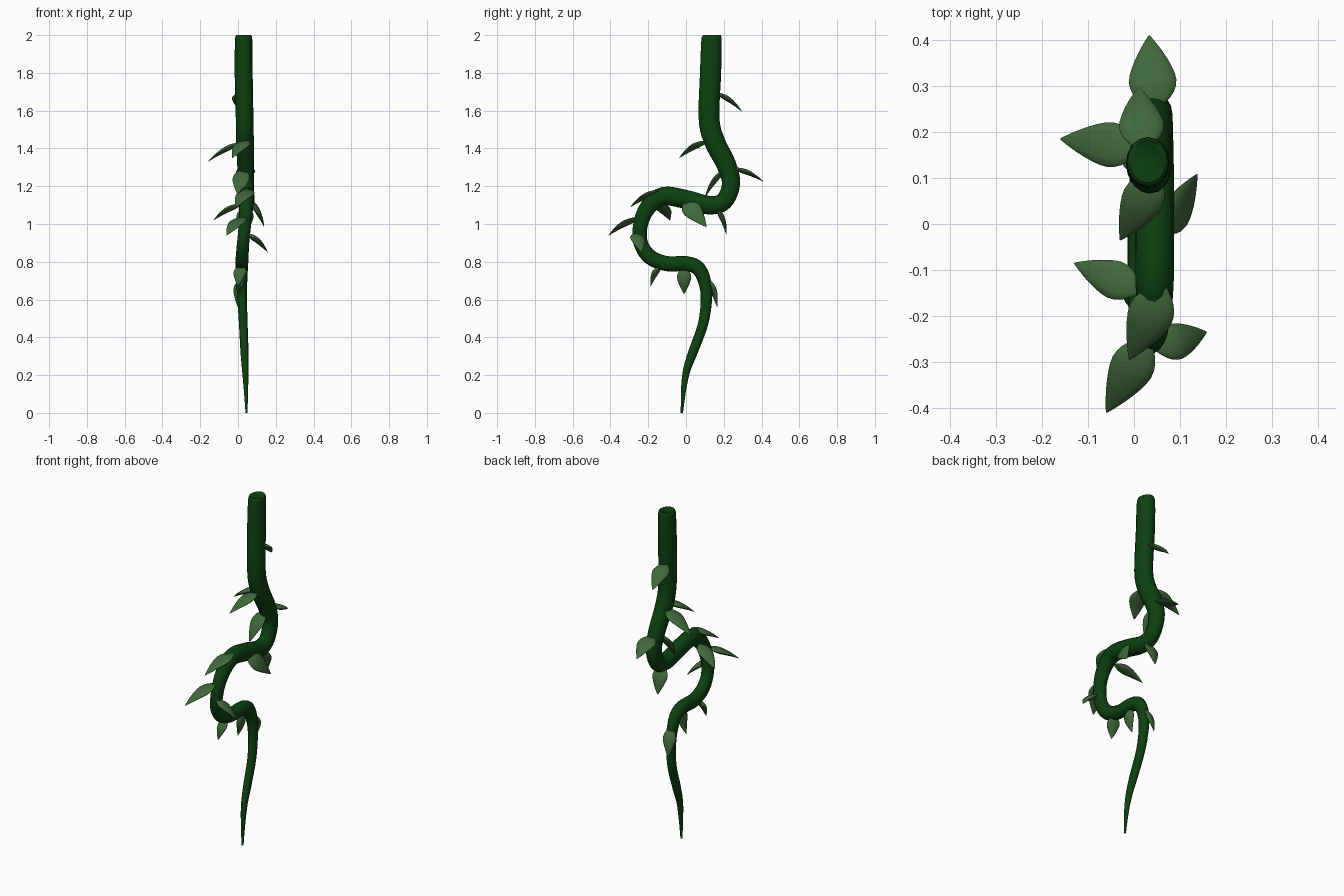
import bpy, bmesh
from math import sin, cos, pi
from mathutils import Vector

cube = bpy.data.objects.get("Cube")
if cube:
    bpy.data.objects.remove(cube, do_unlink=True)


def make_material(name, color):
    mat = bpy.data.materials.new(name)
    mat.use_nodes = True
    mat.diffuse_color = color
    bsdf = mat.node_tree.nodes["Principled BSDF"]
    bsdf.inputs["Base Color"].default_value = color
    bsdf.inputs["Roughness"].default_value = .8
    return mat


def loft(name, rings, mat):
    """Skin a list of closed point rings, cap both ends and shade it smooth."""
    bm = bmesh.new()
    loops = [[bm.verts.new(p) for p in ring] for ring in rings]
    for low, high in zip(loops, loops[1:]):
        for i in range(len(low)):
            j = (i + 1) % len(low)
            bm.faces.new((low[i], low[j], high[j], high[i]))
    bm.faces.new(loops[0][::-1])
    bm.faces.new(loops[-1])
    bmesh.ops.recalc_face_normals(bm, faces=bm.faces)
    mesh = bpy.data.meshes.new(name)
    bm.to_mesh(mesh)
    bm.free()
    obj = bpy.data.objects.new(name, mesh)
    bpy.context.collection.objects.link(obj)
    mesh.materials.append(mat)
    bpy.ops.object.select_all(action="DESELECT")
    obj.select_set(True)
    bpy.context.view_layer.objects.active = obj
    bpy.ops.object.shade_smooth_by_angle(angle=pi / 3)
    return obj


def ellipse(center, side, normal, width, depth, count):
    angles = [2 * pi * i / count for i in range(count)]
    return [center + side * (width * cos(a)) + normal * (depth * sin(a)) for a in angles]


def spline(points, steps):
    """Catmull-Rom interpolation through points of any dimension."""
    pts = [points[0]] + points + [points[-1]]
    out = []
    for a, b, c, d in zip(pts, pts[1:], pts[2:], pts[3:]):
        for k in range(steps):
            t = k / steps
            out.append(b + (c - a) * (t / 2)
                       + (a * 2 - b * 5 + c * 4 - d) * (t * t / 2)
                       + (b * 3 - a - c * 3 + d) * (t ** 3 / 2))
    return out + [points[-1]]


vine_green = make_material("dark vine green", (.004, .053, .005, 1))
leaf_green = make_material("leaf green", (.052, .14, .043, 1))

# Winding stem: x, y, z and radius from the top down
stem_path = [Vector(p) for p in (
    (.03, .135, 2, .046), (.03, .135, 1.97, .054), (.03, .13, 1.8, .056),
    (.035, .122, 1.56, .055), (.037, .15, 1.44, .055), (.04, .215, 1.31, .052),
    (.043, .238, 1.21, .048), (.045, .2, 1.12, .047), (.045, .12, 1.1, .049),
    (.045, 0, 1.13, .05), (.045, -.12, 1.147, .049), (.043, -.2, 1.09, .044),
    (.037, -.24, 1, .039), (.027, -.24, .9, .038), (.022, -.19, .825, .04),
    (.02, -.1, .79, .04), (.02, 0, .79, .04), (.02, .065, .765, .038),
    (.02, .1, .69, .034), (.022, .108, .6, .03), (.028, .09, .47, .027),
    (.034, .04, .33, .025), (.038, .005, .23, .02), (.042, -.012, .13, .014),
    (.045, -.022, 0, .006))]
samples = spline(stem_path, 5)
rings = []
for i, s in enumerate(samples):
    ahead = samples[min(i + 1, len(samples) - 1)].xyz
    behind = samples[max(i - 1, 0)].xyz
    tangent = ahead - behind
    tangent.x = 0
    side = Vector((1, 0, 0))
    normal = tangent.normalized().cross(side)
    # The stem is flattened slightly sideways
    rings.append(ellipse(s.xyz, side, normal, s.w * .85, s.w, 16))
# The end rings stay level
for ring, z in ((rings[0], 2), (rings[-1], 0)):
    for p in ring:
        p.z = z
loft("vine_stem", rings, vine_green)

# Leaf outline: position along the leaf and relative half width
outline = spline([Vector(p) for p in (
    (0, .12), (.08, .5), (.2, .85), (.36, 1), (.55, .83), (.75, .52), (.9, .24), (1, .03))], 2)


def make_leaf(name, base, tip, half_width, facing):
    base, tip = Vector(base), Vector(tip)
    along = tip - base
    side = along.cross(Vector(facing)).normalized()
    normal = side.cross(along).normalized()
    shape = []
    for t, w in outline:
        center = base + along * t + normal * (.01 * sin(pi * t))
        shape.append(ellipse(center, side, normal, half_width * w, .014 * w, 14))
    loft(name, shape, leaf_green)


# Leaves from the top down: base, tip, half width
UP, LEFT = (0, 0, 1), (1, 0, .35)
leaves = (
    ((.02, .16, 1.695), (.01, .297, 1.595), .049, UP),
    ((.05, .11, 1.44), (-.03, -.035, 1.35), .046, UP),
    ((.015, .165, 1.43), (-.16, .185, 1.33), .049, UP),
    ((.045, .25, 1.295), (.033, .41, 1.225), .052, UP),
    ((.025, .205, 1.29), (.005, .1, 1.14), .046, UP),
    ((.04, .16, 1.09), (.035, .215, .94), .046, UP),
    ((.065, -.01, 1.12), (.138, .108, .985), .05, LEFT),
    ((.065, -.135, 1.18), (-.01, -.295, 1.09), .05, UP),
    ((.03, -.25, 1.035), (-.06, -.41, .94), .048, UP),
    ((.015, -.145, 1.105), (-.13, -.085, 1.02), .042, UP),
    ((.045, -.27, .95), (.158, -.235, .85), .04, UP),
    ((.02, -.135, .78), (0, -.187, .67), .036, UP),
    ((.025, -.01, .77), (.005, -.01, .63), .038, LEFT),
    ((.02, .115, .71), (0, .165, .56), .036, UP),
)
for number, (base, tip, half_width, facing) in enumerate(leaves, 1):
    make_leaf(f"leaf_{number}", base, tip, half_width, facing)
